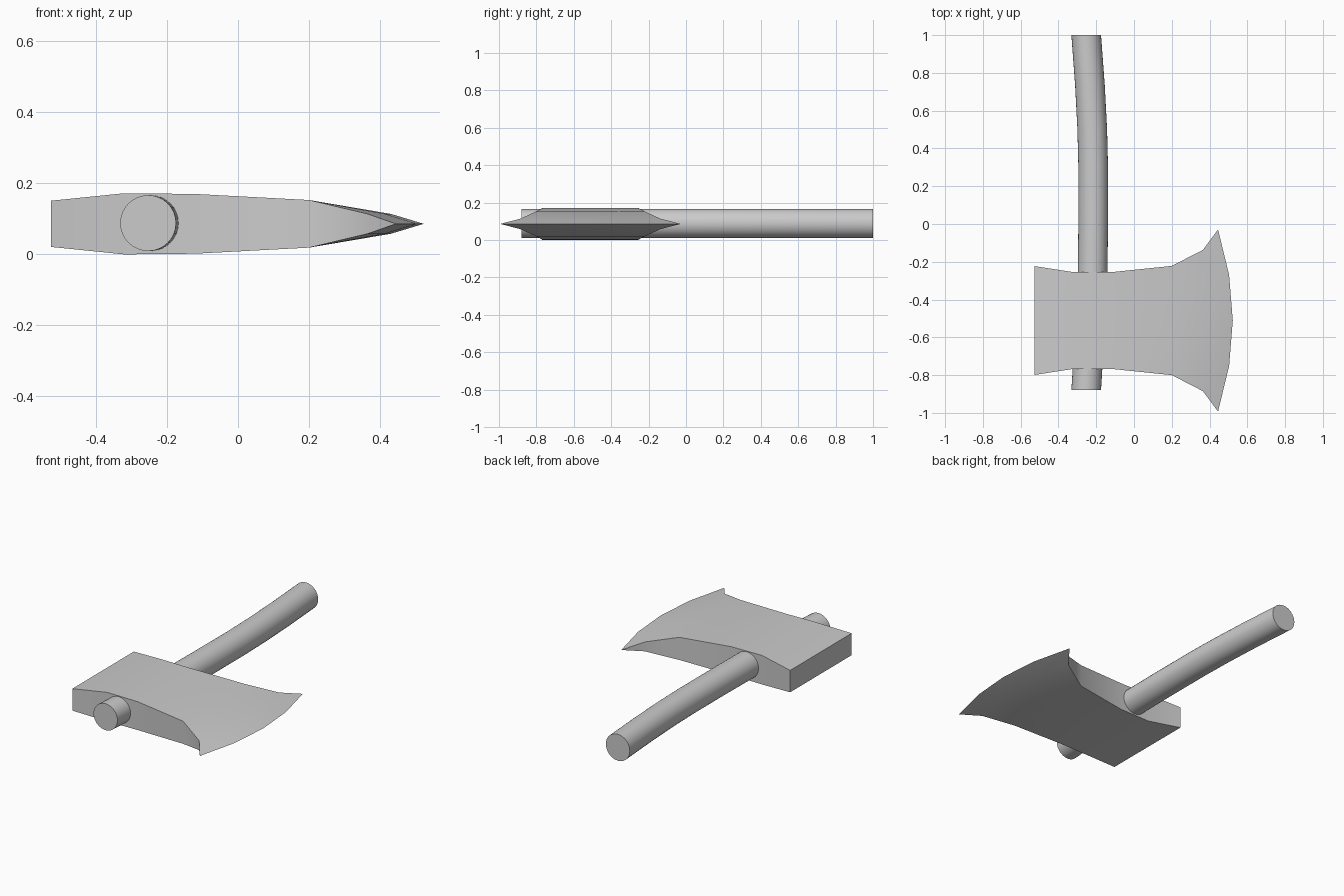
import bpy, bmesh, math

if "Cube" in bpy.data.objects:
    bpy.data.objects.remove(bpy.data.objects["Cube"])

CY, CZ = -0.511, 0.086


def finish(name, bm):
    bmesh.ops.recalc_face_normals(bm, faces=bm.faces)
    me = bpy.data.meshes.new(name)
    bm.to_mesh(me)
    bm.free()
    ob = bpy.data.objects.new(name, me)
    bpy.context.collection.objects.link(ob)
    bpy.ops.object.select_all(action='DESELECT')
    bpy.context.view_layer.objects.active = ob
    ob.select_set(True)
    bpy.ops.object.shade_smooth_by_angle(angle=math.radians(30))
    return ob


# Axe head: stations of (x, half width, half thickness, forward bulge)
stations = [(-0.527, 0.288, 0.065, 0), (-0.32, 0.256, 0.086, 0),
            (-0.12, 0.256, 0.084, 0), (0.20, 0.289, 0.067, 0),
            (0.365, 0.374, 0.028, 0.065), (0.445, 0.482, 0, 0.078)]
cols = [-1, -0.5, 0, 0.5, 1]
bm = bmesh.new()
sheets = []
for side in (1, -1):
    sheets.append([[bm.verts.new((x + b * (1 - v * v), CY + w * v, CZ + side * t))
                    for v in cols] for x, w, t, b in stations[:-1]])
# Cutting edge shared by both cheeks
x, w, t, b = stations[-1]
edge = [bm.verts.new((x + b * (1 - v * v), CY + w * v, CZ)) for v in cols]
for s in sheets:
    s.append(edge)
    for r0, r1 in zip(s, s[1:]):
        for j in range(len(cols) - 1):
            bm.faces.new((r0[j], r0[j + 1], r1[j + 1], r1[j]))
# Side walls and butt
top, bot = sheets
for j in (0, -1):
    for i in range(len(stations) - 1):
        loop = [top[i][j], top[i + 1][j], bot[i + 1][j], bot[i][j]]
        bm.faces.new(list(dict.fromkeys(loop)))
for j in range(len(cols) - 1):
    bm.faces.new((top[0][j], top[0][j + 1], bot[0][j + 1], bot[0][j]))
finish("axe_head", bm)

# Handle: round rings lofted along a gently bent path of (x, y)
path = [(-0.253, -0.88), (-0.241, -0.68), (-0.228, -0.47), (-0.219, -0.25),
        (-0.216, 0.0), (-0.216, 0.3), (-0.221, 0.5), (-0.233, 0.73), (-0.253, 1.0)]
R, N = 0.0785, 32
bm = bmesh.new()
rings = [[bm.verts.new((x + R * math.cos(2 * math.pi * k / N), y,
                        0.088 + R * math.sin(2 * math.pi * k / N)))
          for k in range(N)] for x, y in path]
for a, c in zip(rings, rings[1:]):
    for k in range(N):
        bm.faces.new((a[k], a[(k + 1) % N], c[(k + 1) % N], c[k]))
bm.faces.new(rings[0])
bm.faces.new(rings[-1])
finish("handle", bm)
